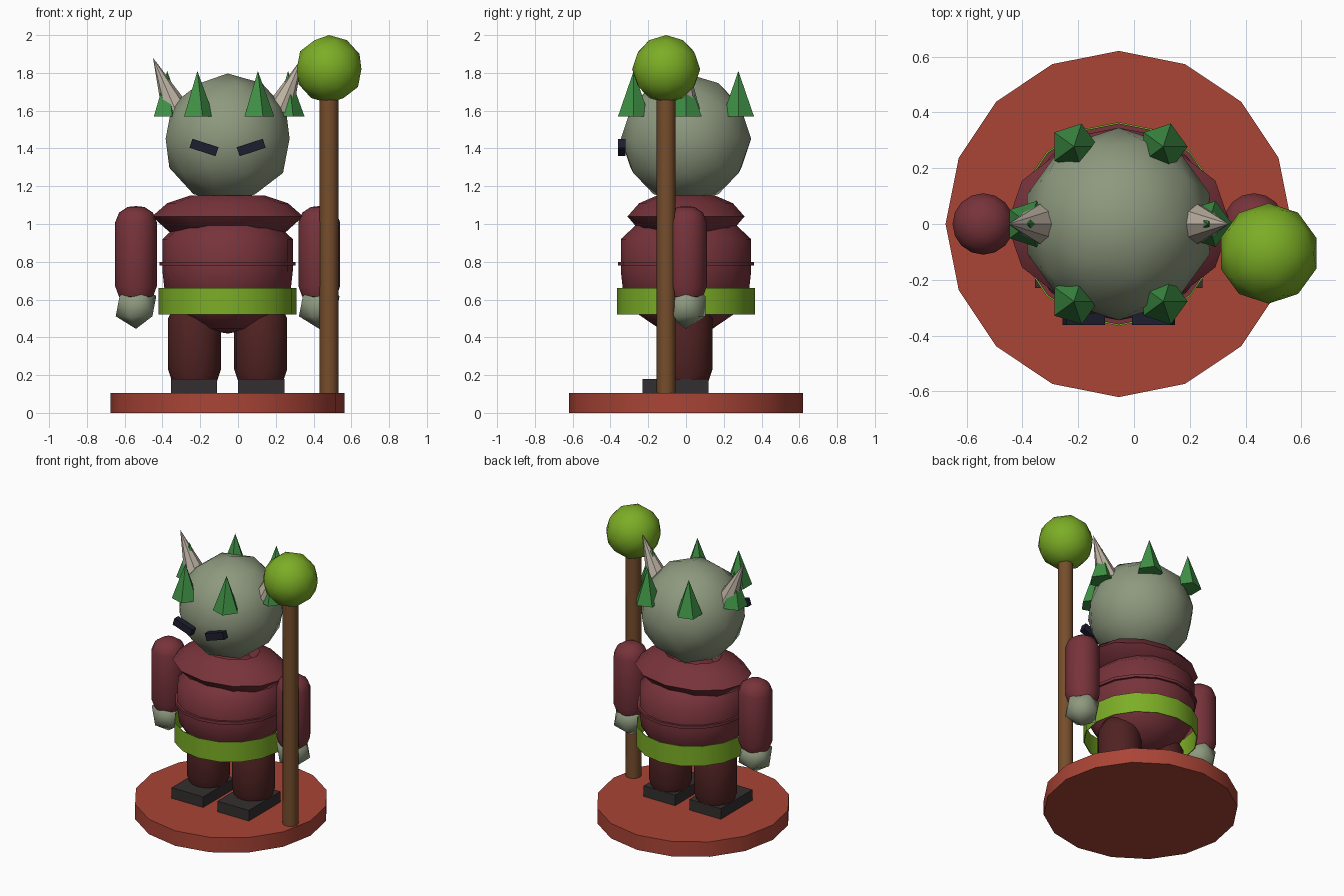
import bpy, bmesh
from math import cos, sin, pi, radians
from mathutils import Vector, Matrix

cube = bpy.data.objects.get("Cube")
if cube:
    bpy.data.objects.remove(cube, do_unlink=True)

CX = -0.055  # body axis


def material(name, r, g, b):
    m = bpy.data.materials.new(name)
    m.use_nodes = True
    m.diffuse_color = (r, g, b, 1)
    m.node_tree.nodes["Principled BSDF"].inputs["Base Color"].default_value = (r, g, b, 1)
    return m


brick = material("brick_red", 0.40, 0.058, 0.037)
robe = material("wine_red", 0.185, 0.033, 0.043)
skin = material("grey_green", 0.27, 0.32, 0.21)
lime = material("lime_green", 0.20, 0.42, 0.019)
leaf = material("leaf_green", 0.05, 0.28, 0.06)
bone = material("bone", 0.50, 0.44, 0.36)
wood = material("wood_brown", 0.18, 0.075, 0.025)
maroon = material("dark_maroon", 0.08, 0.016, 0.016)
charcoal = material("charcoal", 0.034, 0.028, 0.029)
navy = material("dark_navy", 0.012, 0.013, 0.027)


def finish(name, bm, mat, smooth=None):
    """Turn a bmesh into an object; smooth is the sharp-edge angle in degrees."""
    bmesh.ops.recalc_face_normals(bm, faces=bm.faces)
    me = bpy.data.meshes.new(name)
    bm.to_mesh(me)
    bm.free()
    me.materials.append(mat)
    ob = bpy.data.objects.new(name, me)
    bpy.context.scene.collection.objects.link(ob)
    if smooth:
        bpy.ops.object.select_all(action='DESELECT')
        ob.select_set(True)
        bpy.context.view_layer.objects.active = ob
        bpy.ops.object.shade_smooth_by_angle(angle=radians(smooth))
    return ob


def lathe(name, profile, mat, x=CX, y=0, sides=16, smooth=35, loop=False, sy=1, matrix=None):
    """Spin a (radius, height) profile around z; open ends with a radius are capped."""
    bm = bmesh.new()
    rings = []
    for r, z in profile:
        if r == 0:
            rings.append([bm.verts.new((0, 0, z))] * sides)
        else:
            rings.append([bm.verts.new((r * cos(2 * pi * i / sides), sy * r * sin(2 * pi * i / sides), z))
                          for i in range(sides)])
    pairs = list(zip(rings, rings[1:]))
    if loop:
        pairs.append((rings[-1], rings[0]))
    for a, b in pairs:
        for i in range(sides):
            j = (i + 1) % sides
            corners = list(dict.fromkeys((a[i], a[j], b[j], b[i])))
            bm.faces.new(corners)
    if not loop:
        for (r, z), ring in ((profile[0], rings[0]), (profile[-1], rings[-1])):
            if r:
                bm.faces.new(ring)
    bm.transform(matrix or Matrix.Translation((x, y, 0)))
    return finish(name, bm, mat, smooth)


def ball(name, center, radius, level, mat):
    bm = bmesh.new()
    bmesh.ops.create_icosphere(bm, subdivisions=level, radius=radius,
                               matrix=Matrix.Translation(center))
    return finish(name, bm, mat, 80)


def box(name, center, size, mat, tilt=0):
    bm = bmesh.new()
    bmesh.ops.create_cube(bm, size=1, matrix=Matrix.Translation(center)
                          @ Matrix.Rotation(tilt, 4, 'Y') @ Matrix.Diagonal((*size, 1)))
    return finish(name, bm, mat)


# Round stand
lathe("stand", [(0.62, 0), (0.62, 0.105)], brick)

# Body, seam ring, belt and collar
lathe("torso", [(0, 0.42), (0.14, 0.445), (0.25, 0.52), (0.335, 0.66), (0.345, 0.75), (0.345, 0.92),
                (0.27, 0.99), (0.15, 1.08), (0, 1.1)], robe, smooth=50)
lathe("seam_ring", [(0.33, 0.78), (0.36, 0.78), (0.36, 0.8), (0.33, 0.8)], robe, loop=True)
lathe("belt", [(0.36, 0.52), (0.365, 0.52), (0.365, 0.66), (0.36, 0.66)], lime, loop=True)
lathe("collar", [(0.12, 1.04), (0.2, 1.15), (0.32, 1.11), (0.4, 1.04), (0.3, 0.95), (0.2, 0.94)],
      robe, sides=12, loop=True, sy=0.775, smooth=50)

# Head
ball("head", (CX, 0, 1.452), 0.345, 2, skin)

# Paired limbs and face parts
for side, s in (("left", 1), ("right", -1)):
    lathe(side + "_leg", [(0.12, 0.17), (0.14, 0.23), (0.14, 0.5), (0.1, 0.58), (0, 0.61)],
          maroon, x=CX + s * 0.175, smooth=50)
    box(side + "_shoe", (CX + s * 0.178, -0.055, 0.14), (0.245, 0.35, 0.08), charcoal)
    lathe(side + "_arm", [(0, 0.59), (0.09, 0.615), (0.11, 0.67), (0.11, 1.01), (0.09, 1.06),
                          (0.045, 1.09), (0, 1.095)], robe, x=CX + s * 0.485, smooth=50)
    ball(side + "_hand", (CX + s * 0.485, 0, 0.565), 0.12, 1, skin)
    box(side + "_eye", (CX + s * 0.125, -0.34, 1.405), (0.145, 0.042, 0.05), navy, tilt=-s * radians(18))
    base, tip = Vector((CX + s * 0.275, 0, 1.6)), Vector((CX + s * 0.395, 0, 1.88))
    axis = tip - base
    lathe(side + "_horn", [(0.075, 0), (0, axis.length)], bone, sides=8, smooth=None,
          matrix=Matrix.Translation(base) @ axis.to_track_quat('Z', 'Y').to_matrix().to_4x4())

# Ring of crown spikes
for k in range(6):
    a = k * pi / 3
    lathe("crown_spike_%d" % (k + 1), [(0.087, 1.57), (0, 1.81)], leaf,
          x=CX + 0.32 * cos(a), y=0.32 * sin(a), sides=5, smooth=None)

# Staff with round top
lathe("staff", [(0.05, 0.1), (0.05, 1.72)], wood, x=0.482, y=-0.105, sides=12)
ball("staff_orb", (0.482, -0.105, 1.82), 0.18, 2, lime)
